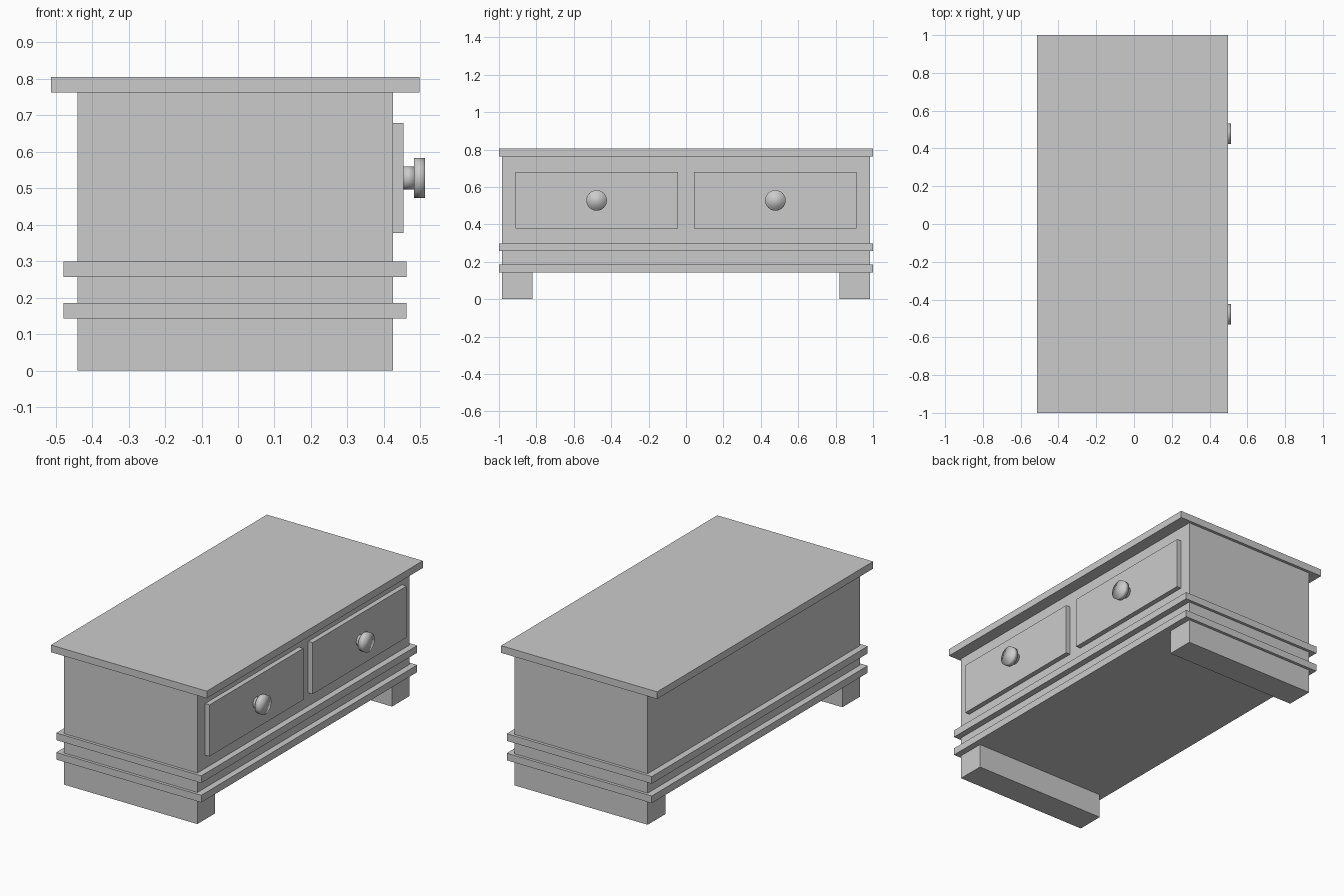
import bpy
import math

if "Cube" in bpy.data.objects:
    bpy.data.objects.remove(bpy.data.objects["Cube"])


def box(name, x, y, z):
    """Axis-aligned box from (min, max) ranges."""
    bpy.ops.mesh.primitive_cube_add(size=1, location=[sum(r) / 2 for r in (x, y, z)])
    ob = bpy.context.object
    ob.name = name
    ob.scale = [r[1] - r[0] for r in (x, y, z)]
    bpy.ops.object.transform_apply(location=False, rotation=False, scale=True)
    return ob


def disc(name, radius, x, y, z):
    """Smooth cylinder lying along x."""
    bpy.ops.mesh.primitive_cylinder_add(
        vertices=32, radius=radius, depth=x[1] - x[0],
        location=(sum(x) / 2, y, z), rotation=(0, math.pi / 2, 0))
    ob = bpy.context.object
    ob.name = name
    bpy.ops.object.shade_smooth()
    return ob


BODY_X = (-0.44, 0.425)
BODY_Y = 0.983

# Cabinet body and overhanging top
box("body", BODY_X, (-BODY_Y, BODY_Y), (0.143, 0.763))
box("top_board", (-0.513, 0.498), (-1, 1), (0.763, 0.805))

# Two moulding bands around the base
for name, z in (("lower_band", (0.143, 0.185)), ("upper_band", (0.257, 0.299))):
    box(name, (-0.478, 0.462), (-1, 1), z)

# Mirrored runners, drawer fronts and knobs
for label, s in (("left", -1), ("right", 1)):
    box(label + "_runner_foot", BODY_X, sorted((s * 0.82, s * BODY_Y)), (0, 0.143))
    box(label + "_drawer_front", (0.415, 0.454), sorted((s * 0.043, s * 0.912)), (0.377, 0.679))
    disc(label + "_knob_stem", 0.032, (0.45, 0.485), s * 0.478, 0.528)
    disc(label + "_knob_head", 0.055, (0.482, 0.513), s * 0.478, 0.528)
